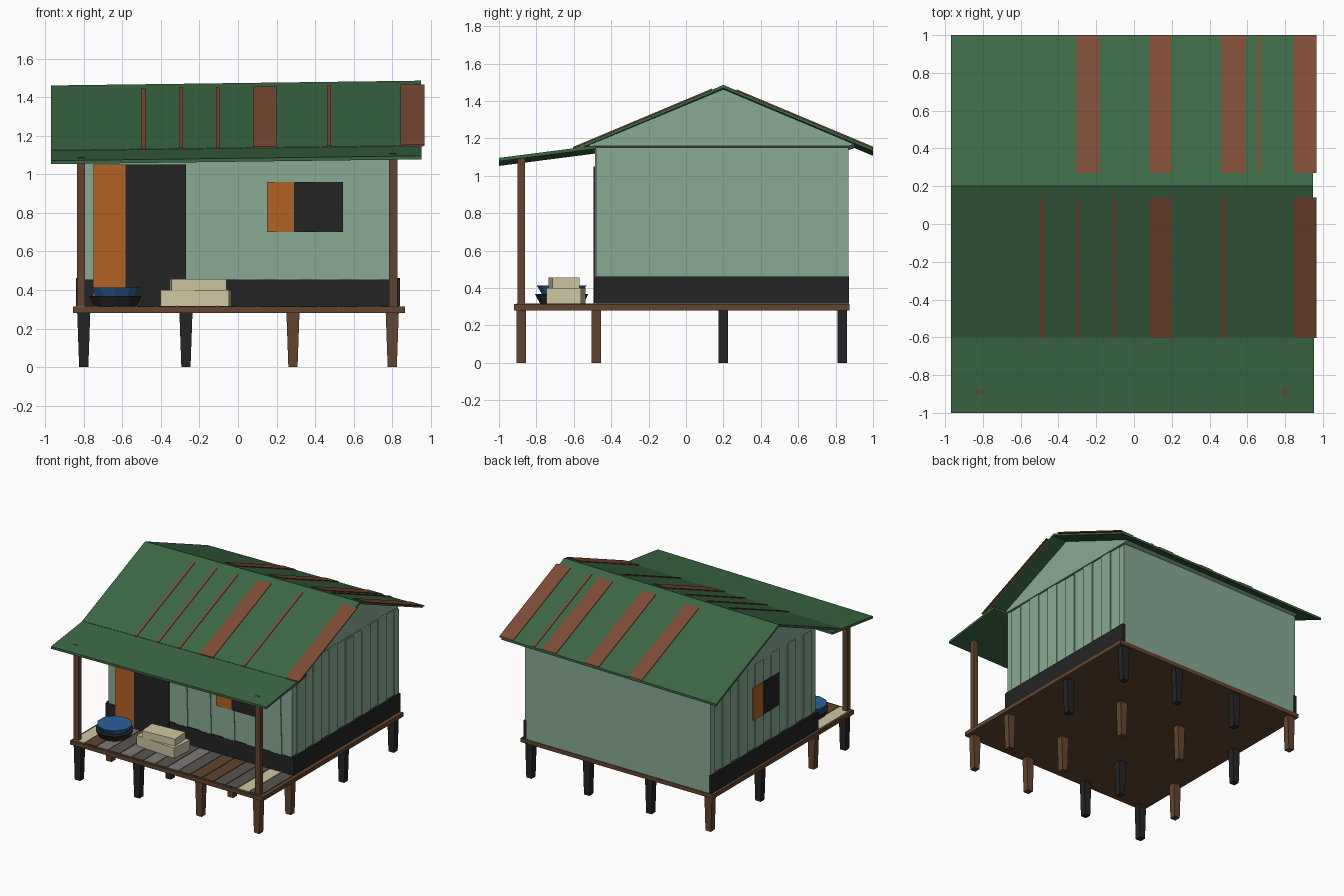
import bpy, bmesh, math
from mathutils import Matrix, Vector

if "Cube" in bpy.data.objects:
    bpy.data.objects.remove(bpy.data.objects["Cube"])

TILT = 0.013  # the roof sags slightly toward -x


def material(name, hex_code):
    rgb = [int(hex_code[i:i + 2], 16) / 255 for i in (0, 2, 4)]
    lin = [c / 12.92 if c <= 0.04045 else ((c + 0.055) / 1.055) ** 2.4 for c in rgb]
    mat = bpy.data.materials.new(name)
    mat.use_nodes = True
    mat.diffuse_color = (*lin, 1)
    mat.node_tree.nodes["Principled BSDF"].inputs["Base Color"].default_value = (*lin, 1)
    return mat


WALL = material("wall_green", "88AB94")
ROOF = material("roof_green", "3B6743")
RUST = material("rust", "7E4B34")
WOOD = material("brown_wood", "62442E")
DARK = material("charcoal", "242424")
TAN = material("tan", "CFC6A2")
ORANGE = material("orange", "B46225")
BLUE = material("blue", "2A629C")
GREY = material("light_grey", "7C7A79")
SLATE = material("dark_grey", "5A5450")


def finish(name, bm, mat):
    bmesh.ops.recalc_face_normals(bm, faces=bm.faces)
    mesh = bpy.data.meshes.new(name)
    bm.to_mesh(mesh)
    bm.free()
    mesh.materials.append(mat)
    obj = bpy.data.objects.new(name, mesh)
    bpy.context.collection.objects.link(obj)
    return obj


def box(name, x, y, z, mat, taper=1.0, lean=0.0, turn=0.0):
    """Box from (min, max) ranges; taper narrows the foot in x, lean shifts the top."""
    lo, hi = Vector((x[0], y[0], z[0])), Vector((x[1], y[1], z[1]))
    size, mid = hi - lo, (lo + hi) / 2
    bm = bmesh.new()
    bmesh.ops.create_cube(bm, size=1)
    for v in bm.verts:
        if v.co.z < 0:
            v.co.x *= taper
        v.co = Vector(a * b for a, b in zip(v.co, size))
        if v.co.z > 0:
            v.co.x += lean
    bm.transform(Matrix.Translation(mid) @ Matrix.Rotation(math.radians(turn), 4, "Z"))
    return finish(name, bm, mat)


def prism(name, profile, x0, x1, mat, tilt=TILT):
    """Extrude a (y, z) outline along x."""
    bm = bmesh.new()
    face = bm.faces.new([bm.verts.new((x0, y, z)) for y, z in profile])
    ext = bmesh.ops.extrude_face_region(bm, geom=[face])["geom"]
    moved = [g for g in ext if isinstance(g, bmesh.types.BMVert)]
    bmesh.ops.translate(bm, verts=moved, vec=(x1 - x0, 0, 0))
    for v in bm.verts:
        v.co.z += tilt * v.co.x
    return finish(name, bm, mat)


def sheet(name, line, thick, x0, x1, mat):
    """Thin sheet whose top follows a (y, z) line."""
    under = [(y, z - thick) for y, z in reversed(line)]
    return prism(name, line + under, x0, x1, mat)


# stilts: D is charcoal, W is wood, rows from front to back
for y, row in zip((-0.88, -0.48, 0.2, 0.835), ("DDWW", "WDWW", "DWWD", "WDDD")):
    for x, kind in zip((-0.8, -0.27, 0.285, 0.8), row):
        box("stilt", (x - 0.034, x + 0.034), (y - 0.025, y + 0.025), (0, 0.285),
            DARK if kind == "D" else WOOD, taper=0.7)

# deck and porch planks
box("deck", (-0.855, 0.865), (-0.92, 0.875), (0.28, 0.313), WOOD)
plank_colours = {"T": TAN, "B": WOOD, "G": GREY, "S": SLATE}
pitch = 0.105
for i, key in enumerate("TBGSGSGSGSBBSSTS"):
    x = -0.84 + i * pitch
    box("porch_plank", (x, x + pitch - 0.006), (-0.905, -0.49), (0.31, 0.318),
        plank_colours[key])

# house body and gables
box("house_walls", (-0.82, 0.82), (-0.48, 0.87), (0.312, 1.15), WALL)
prism("gable", [(-0.53, 1.148), (0.2, 1.452), (0.9, 1.158), (0.87, 1.148)],
      -0.825, 0.825, WALL)

# dark skirting on the front and sides
box("front_skirting", (-0.84, 0.84), (-0.488, -0.475), (0.318, 0.455), DARK)
for s in (-1, 1):
    box("side_skirting", sorted((s * 0.815, s * 0.84)), (-0.48, 0.872), (0.318, 0.462), DARK)

# raised boards, every other one proud of the wall
for i in range(7):
    y = -0.375 + i * 0.207
    top = 1.15 if i % 3 else 1.14
    for s in (-1, 1):
        box("side_board", sorted((s * 0.815, s * 0.828)), (y - 0.052, min(y + 0.052, 0.87)),
            (0.45, top), WALL)
for i in range(5):
    x = -0.16 + i * 0.21
    box("front_board", (x - 0.052, x + 0.052), (-0.487, -0.478), (0.44, 1.14), WALL, lean=-0.02)

# door and windows, each an open leaf beside a dark opening
front = (-0.494, -0.485)
box("door_leaf", (-0.75, -0.583), front, (0.318, 1.05), ORANGE)
box("door_opening", (-0.583, -0.27), front, (0.318, 1.05), DARK)
box("front_window_leaf", (0.15, 0.29), front, (0.7, 0.96), ORANGE)
box("front_window_opening", (0.29, 0.545), front, (0.7, 0.96), DARK)
side = (-0.835, -0.826)
box("side_window_leaf", side, (0.21, 0.33), (0.7, 0.96), ORANGE)
box("side_window_opening", side, (0.0, 0.21), (0.7, 0.96), DARK)


# roofs
def roof_z(y):
    return 1.473 - 0.42 * abs(y - 0.2)


sheet("main_roof", [(y, roof_z(y)) for y in (-0.6, 0.2, 1.0)], 0.018, -0.97, 0.948, ROOF)
sheet("porch_roof", [(-1.0, 1.083), (-0.48, 1.15)], 0.018, -0.97, 0.952, ROOF)

# rusty strips laid on the roof slopes
wide = [(0.08, 0.2), (0.843, 0.967)]
front_strips = wide + [(x, x + 0.02) for x in (-0.5, -0.305, -0.115, 0.462)]
back_strips = wide + [(-0.305, -0.185), (0.462, 0.588), (0.652, 0.67)]
for strips, ends in ((front_strips, (-0.603, 0.14)), (back_strips, (0.27, 1.0))):
    for x0, x1 in strips:
        sheet("rust_strip", [(y, roof_z(y) + 0.006) for y in ends], 0.009, x0, x1, RUST)

# porch posts, their tops just through the roof
for x in (-0.815, 0.805):
    box("porch_post", (x - 0.021, x + 0.021), (-0.902, -0.862), (0.31, 1.098 + TILT * x), WOOD)

# stacked crates
box("lower_crate", (-0.395, -0.04), (-0.735, -0.55), (0.316, 0.4), TAN, turn=-4)
box("upper_crate", (-0.35, -0.065), (-0.725, -0.58), (0.4, 0.457), TAN, turn=4)


# tubs on the porch
def tub(name, r_low, r_top, z0, z1, mat):
    bm = bmesh.new()
    bmesh.ops.create_cone(bm, cap_ends=True, segments=10, radius1=r_low, radius2=r_top,
                          depth=z1 - z0)
    bmesh.ops.translate(bm, verts=bm.verts, vec=(-0.637, -0.665, (z0 + z1) / 2))
    finish(name, bm, mat)


tub("dark_tub", 0.115, 0.143, 0.316, 0.368, DARK)
tub("blue_tub", 0.105, 0.132, 0.366, 0.412, BLUE)
